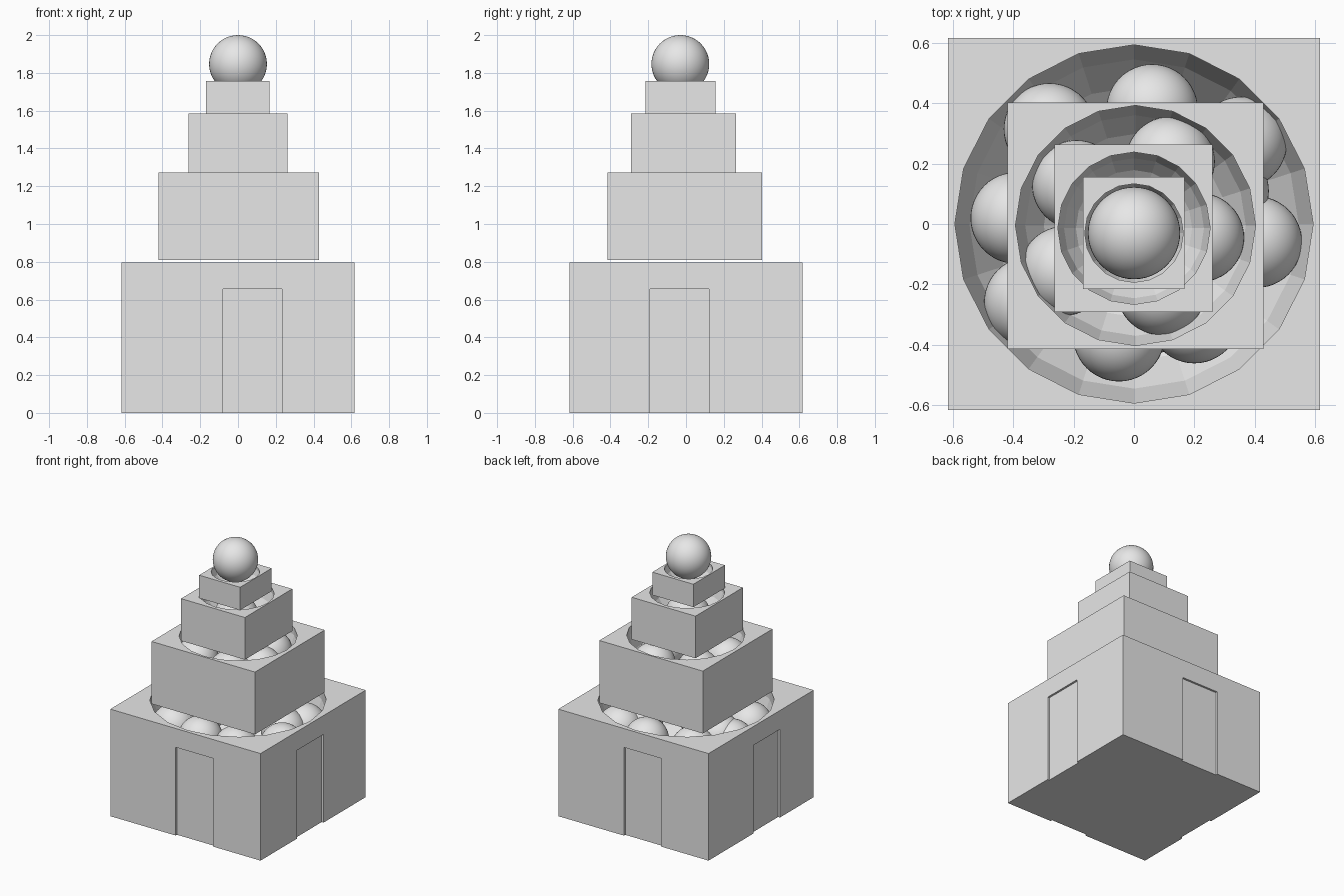
import bpy
from mathutils import Vector

cube = bpy.data.objects.get("Cube")
if cube:
    bpy.data.objects.remove(cube, do_unlink=True)

grey = bpy.data.materials.new("plain_grey")
grey.use_nodes = True
grey.diffuse_color = (0.8, 0.8, 0.8, 1)
grey.node_tree.nodes["Principled BSDF"].inputs["Base Color"].default_value = (0.8, 0.8, 0.8, 1)


def finish(name):
    ob = bpy.context.object
    ob.name = name
    ob.data.materials.append(grey)
    return ob


def box(name, lo, hi):
    lo, hi = Vector(lo), Vector(hi)
    bpy.ops.mesh.primitive_cube_add(size=1, location=(lo + hi) / 2)
    ob = finish(name)
    ob.scale = hi - lo
    bpy.ops.object.transform_apply(location=False, rotation=False, scale=True)
    return ob


def ball(name, pos, radius=0.152):
    bpy.ops.mesh.primitive_uv_sphere_add(segments=48, ring_count=24, radius=radius, location=pos)
    ob = finish(name)
    bpy.ops.object.shade_smooth()
    return ob


def carve(target, cutter):
    mod = target.modifiers.new("carve", "BOOLEAN")
    mod.operation = "DIFFERENCE"
    mod.solver = "EXACT"
    mod.object = cutter
    bpy.context.view_layer.objects.active = target
    bpy.ops.object.modifier_apply(modifier=mod.name)
    bpy.data.objects.remove(cutter, do_unlink=True)


def tier(name, lo, hi, rim, depth, middle):
    """Box with a faceted bowl hollowed out of its top."""
    ob = box(name, lo, hi)
    bpy.ops.mesh.primitive_uv_sphere_add(segments=20, ring_count=11, radius=1,
                                         location=(*middle, hi[2]))
    bowl = finish("bowl_cutter")
    bowl.scale = (rim, rim, depth)
    bpy.ops.object.transform_apply(location=False, rotation=False, scale=True)
    carve(ob, bowl)
    return ob


# Stacked tiers
HALF = 0.617
base = tier("base_tier", (-HALF, -HALF, 0), (HALF, HALF, 0.795), 0.6, 0.6, (0, 0))
tier("second_tier", (-0.42, -0.415, 0.81), (0.43, 0.403, 1.273), 0.402, 0.4, (0.005, -0.005))
tier("third_tier", (-0.263, -0.292, 1.273), (0.261, 0.264, 1.586), 0.255, 0.25, (0, -0.014))
tier("top_tier", (-0.169, -0.215, 1.586), (0.168, 0.155, 1.756), 0.165, 0.15, (0, -0.03))

# Shallow doorways on the four sides of the base
DEEP, TALL = 0.015, 0.655
out, inn = HALF + 0.1, HALF - DEEP
carve(base, box("front_door", (-0.08, -out, -0.1), (0.232, -inn, TALL)))
carve(base, box("back_door", (-0.232, inn, -0.1), (0.077, out, TALL)))
carve(base, box("left_door", (inn, -0.19, -0.1), (out, 0.122, TALL)))
carve(base, box("right_door", (-out, -0.22, -0.1), (-inn, 0.092, TALL)))

# Balls heaped in the bowls
base_balls = [(-0.28, 0.315, 0.63), (0.06, 0.378, 0.63), (0.355, 0.27, 0.6),
              (-0.39, 0.02, 0.6), (-0.345, -0.26, 0.61), (0.405, -0.06, 0.59),
              (-0.05, -0.37, 0.64), (0.2, -0.31, 0.61), (0.05, -0.28, 0.5),
              (0.295, 0.11, 0.61), (-0.3, 0.04, 0.63)]
second_balls = [(-0.19, 0.13, 1.11), (0.12, 0.208, 1.11), (0.217, -0.045, 1.11),
                (-0.23, -0.155, 1.1), (0.09, -0.22, 1.11)]
for i, p in enumerate(base_balls):
    ball(f"base_ball_{i + 1}", p)
for i, p in enumerate(second_balls):
    ball(f"second_ball_{i + 1}", p, 0.148)
ball("third_ball", (0, -0.02, 1.42))
ball("crowning_ball", (0, -0.03, 1.847), 0.153)
